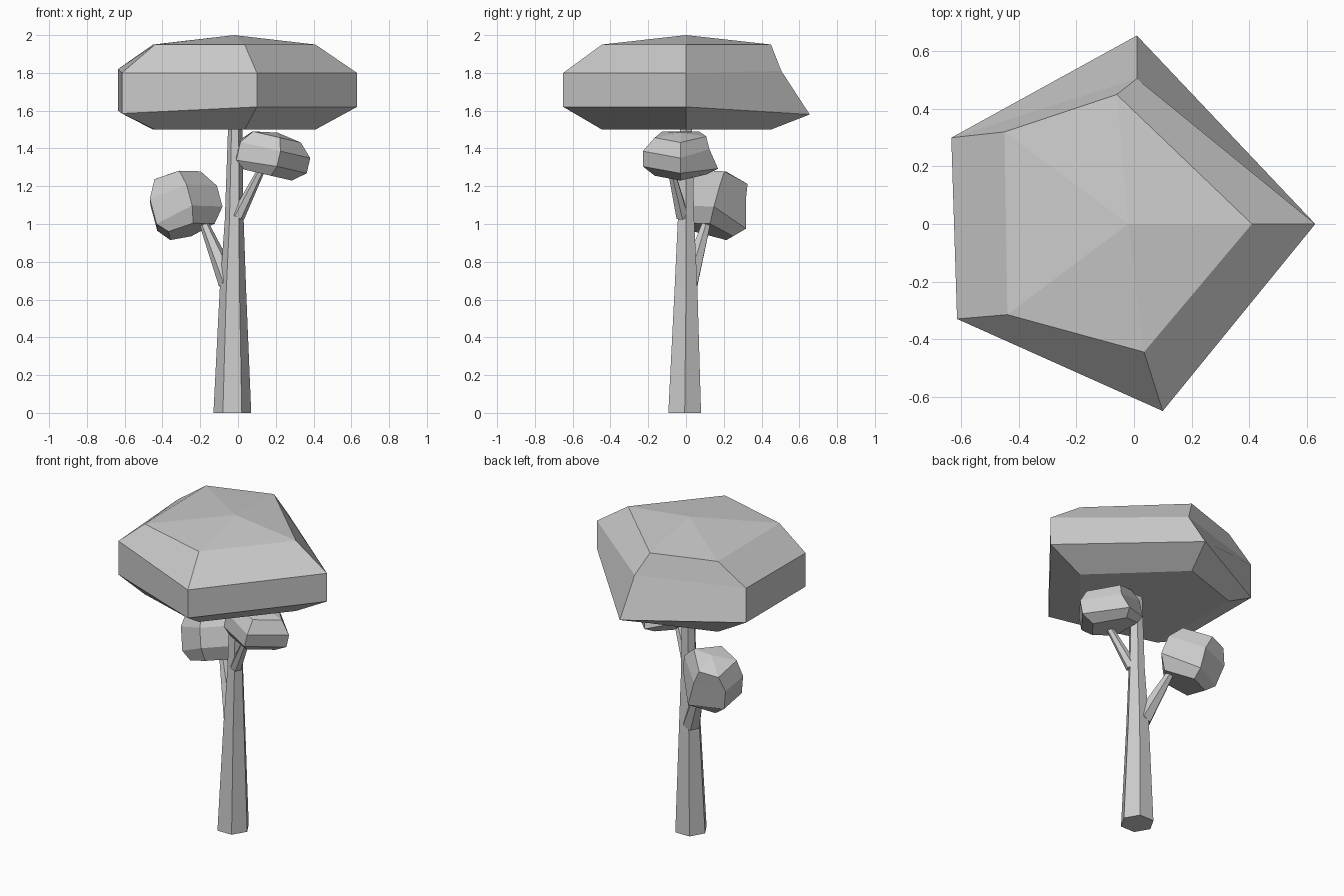
import bpy
import bmesh
from math import cos, sin, pi, radians
from mathutils import Vector

cube = bpy.data.objects.get("Cube")
if cube:
    bpy.data.objects.remove(cube, do_unlink=True)

# One plain grey for the whole tree
grey = bpy.data.materials.new("plain_grey")
grey.use_nodes = True
colour = (0.6, 0.6, 0.6, 1)
grey.diffuse_color = colour
grey.node_tree.nodes["Principled BSDF"].inputs["Base Color"].default_value = colour


def loft(name, rings, apex=None):
    """Skin a stack of rings; close the top flat or with a fan to an apex."""
    bm = bmesh.new()
    loops = [[bm.verts.new(p) for p in ring] for ring in rings]
    n = len(loops[0])
    for low, high in zip(loops, loops[1:]):
        for i in range(n):
            j = (i + 1) % n
            bm.faces.new((low[i], low[j], high[j], high[i]))
    bm.faces.new(loops[0][::-1])
    if apex:
        tip = bm.verts.new(apex)
        for i in range(n):
            bm.faces.new((loops[-1][i], loops[-1][(i + 1) % n], tip))
    else:
        bm.faces.new(loops[-1])
    bmesh.ops.recalc_face_normals(bm, faces=bm.faces)
    mesh = bpy.data.meshes.new(name)
    bm.to_mesh(mesh)
    bm.free()
    mesh.materials.append(grey)
    obj = bpy.data.objects.new(name, mesh)
    bpy.context.collection.objects.link(obj)
    return obj


def hexagon(centre, radius, axis=None):
    """Six points round a centre, square to the axis if one is given."""
    turn = Vector((0, 0, 1)).rotation_difference(axis) if axis else None
    points = []
    for k in range(6):
        p = Vector((cos(k * pi / 3), sin(k * pi / 3), 0)) * radius
        if turn:
            p.rotate(turn)
        points.append(Vector(centre) + p)
    return points


def branch(name, start, end, r0, r1):
    axis = Vector(end) - Vector(start)
    return loft(name, [hexagon(start, r0, axis), hexagon(end, r1, axis)])


# Uneven pentagon outlines shared by every leaf mass
RIM = [(0.63, 0), (0.01, 0.655), (-0.635, 0.3), (-0.615, -0.33), (0.1, -0.65)]
CROWN = [(0.41, 0), (-0.06, 0.45), (-0.45, 0.32), (-0.44, -0.315), (0.035, -0.445)]
LOW = [-0.13, -0.17, -0.15, -0.165, -0.13]
HIGH = [0.05, 0.06, 0.07, 0.05, 0.05]


def foliage(name, centre, scale=(1, 1, 1), tilt=(0, 0)):
    shoulder = list(RIM)
    shoulder[1] = (0.01, 0.505)      # back corner leans inward
    rings = [
        [(x, y, -0.25) for x, y in CROWN],
        [(x, y, z) for (x, y), z in zip(RIM, LOW)],
        [(x, y, z) for (x, y), z in zip(shoulder, HIGH)],
        [(x, y, 0.2) for x, y in CROWN],
    ]
    obj = loft(name, rings, apex=(-0.02, 0, 0.25))
    obj.location = centre
    obj.scale = scale
    obj.rotation_euler = (radians(tilt[0]), radians(tilt[1]), 0)
    return obj


# Trunk
loft("trunk", [
    hexagon((-0.03, -0.007, 0), 0.1),
    hexagon((-0.027, 0, 0.65), 0.07),
    hexagon((-0.02, 0, 1.02), 0.05),
    hexagon((-0.015, 0, 1.53), 0.037),
])

# Branches
branch("right_branch", (-0.05, 0.015, 0.69), (-0.2, 0.122, 1.05), 0.055, 0.02)
branch("left_branch", (0, -0.02, 1.04), (0.125, -0.08, 1.29), 0.036, 0.02)

# Leaf masses
foliage("canopy", (0, 0, 1.75))
foliage("left_foliage", (0.19, -0.03, 1.37), (0.305, 0.305, 0.46), (0, 13))
foliage("right_foliage", (-0.28, 0.17, 1.125), (0.29, 0.28, 0.66), (-15, -15))
